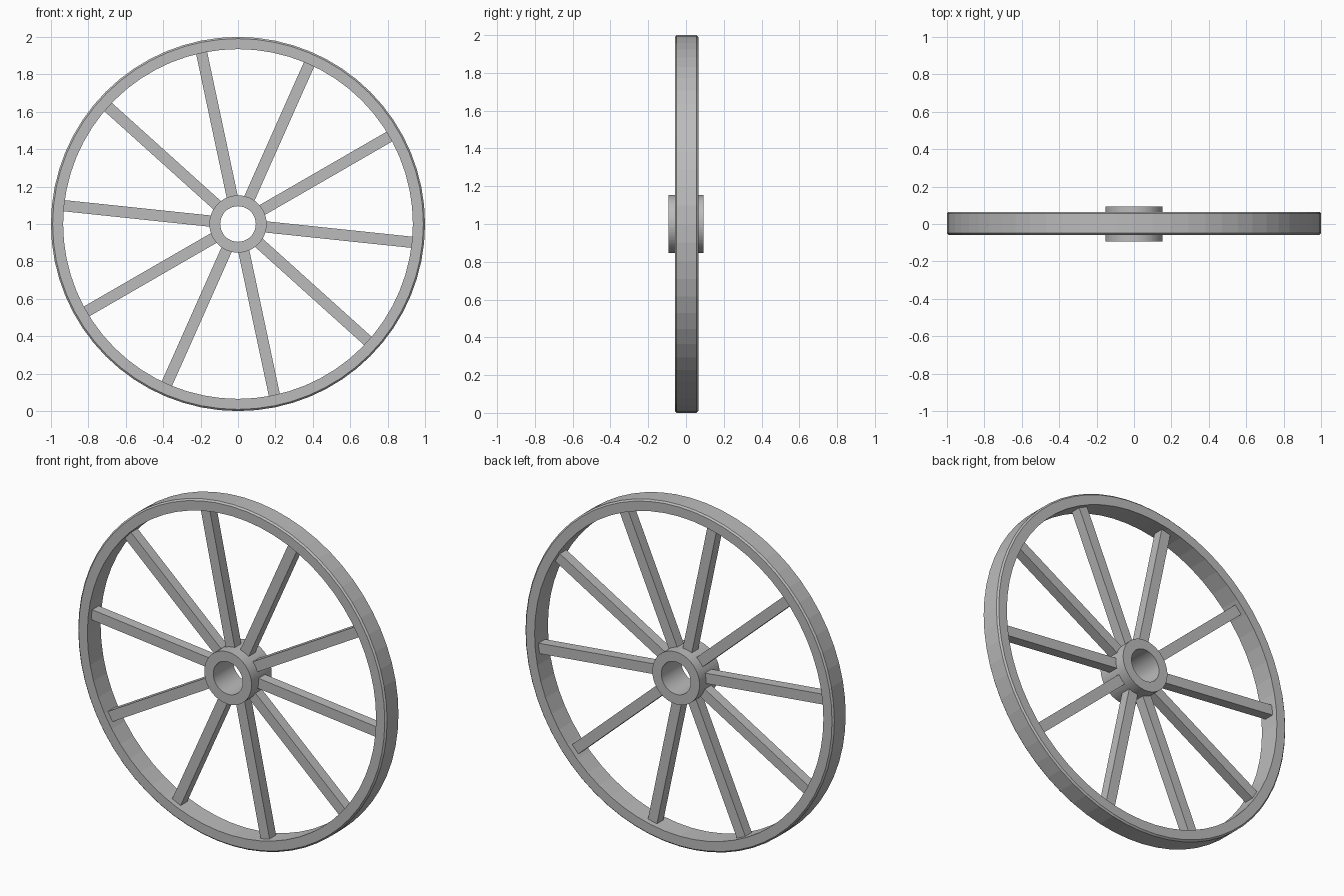
import bpy
import bmesh
import math
from mathutils import Matrix, Vector

SEGMENTS = 64
SPOKES = 10
CENTRE = Vector((0, 0, 1))

old = bpy.data.objects.get("Cube")
if old:
    bpy.data.objects.remove(old, do_unlink=True)

# Single grey finish
grey = bpy.data.materials.new("plain grey")
grey.use_nodes = True
colour = (0.5, 0.5, 0.5, 1)
grey.diffuse_color = colour
grey.node_tree.nodes["Principled BSDF"].inputs["Base Color"].default_value = colour


def finish(bm, name):
    bmesh.ops.recalc_face_normals(bm, faces=bm.faces)
    mesh = bpy.data.meshes.new(name)
    bm.to_mesh(mesh)
    bm.free()
    mesh.materials.append(grey)
    obj = bpy.data.objects.new(name, mesh)
    obj.location = CENTRE
    bpy.context.collection.objects.link(obj)
    return obj


def ring(name, profile):
    """Turn a closed (radius, y) profile around the axle."""
    bm = bmesh.new()
    loops = []
    for i in range(SEGMENTS):
        a = math.tau * i / SEGMENTS
        loops.append([bm.verts.new((r * math.cos(a), y, r * math.sin(a)))
                      for r, y in profile])
    n = len(profile)
    for i, loop in enumerate(loops):
        following = loops[(i + 1) % SEGMENTS]
        for j in range(n):
            k = (j + 1) % n
            bm.faces.new((loop[j], loop[k], following[k], following[j]))
    return finish(bm, name)


# Rim with a fine chamfer on the tread edges
front, back, bevel = -0.058, 0.065, 0.009
ring("rim", [(0.935, front), (1 - bevel, front), (1, front + bevel),
             (1, back - bevel), (1 - bevel, back), (0.935, back)])

# Hollow hub
ring("hub", [(0.095, -0.093), (0.153, -0.093), (0.153, 0.093), (0.095, 0.093)])

# Square spokes from hub to rim
inner, outer, width = 0.14, 0.937, 0.06
for i in range(SPOKES):
    angle = math.radians(30) + math.tau * i / SPOKES
    bm = bmesh.new()
    place = (Matrix.Rotation(-angle, 4, 'Y')
             @ Matrix.Translation(((inner + outer) / 2, 0.003, 0))
             @ Matrix.Diagonal((outer - inner, width, width, 1)))
    bmesh.ops.create_cube(bm, size=1, matrix=place)
    finish(bm, f"spoke_{i + 1}")
